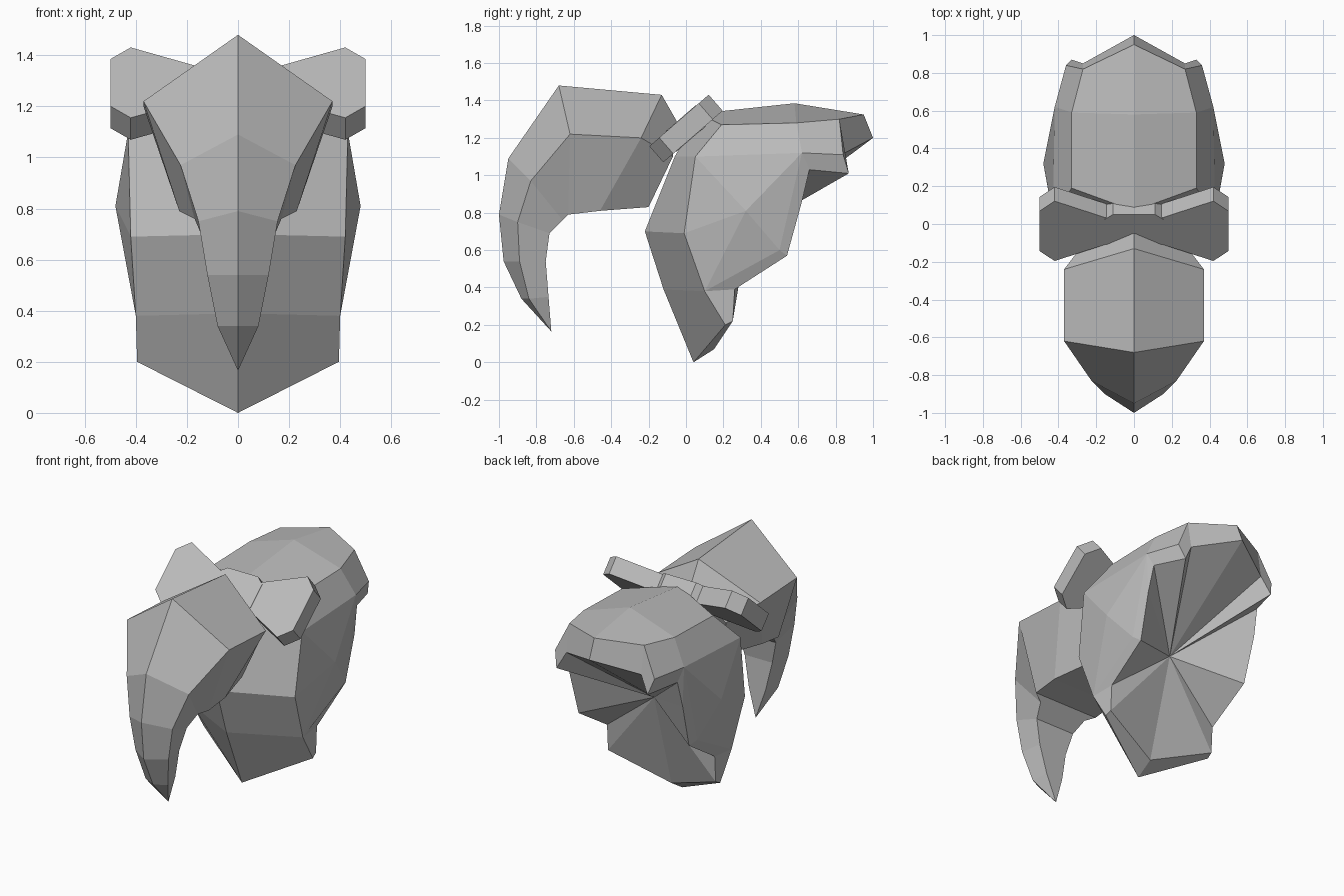
import bpy
import bmesh
from math import radians
from mathutils import Matrix, Vector

cube = bpy.data.objects.get("Cube")
if cube:
    bpy.data.objects.remove(cube, do_unlink=True)

grey = bpy.data.materials.new("plain_grey")
grey.use_nodes = True
colour = (0.5, 0.5, 0.5, 1)
grey.diffuse_color = colour
grey.node_tree.nodes["Principled BSDF"].inputs["Base Color"].default_value = colour


def symmetric_object(name, half_faces, matrix=None):
    """Make a closed flat-faced object from the faces of its +x half."""
    bm = bmesh.new()
    for sign in (1, -1):
        for face in half_faces:
            points = []
            for x, y, z in face:
                point = Vector((x * sign, y, z))
                if point not in points:
                    points.append(point)
            if len(points) > 2:
                bm.faces.new([bm.verts.new(point) for point in points])
    bmesh.ops.remove_doubles(bm, verts=bm.verts, dist=0.001)
    bmesh.ops.recalc_face_normals(bm, faces=bm.faces)
    if matrix:
        bm.transform(matrix)
    mesh = bpy.data.meshes.new(name)
    bm.to_mesh(mesh)
    bm.free()
    mesh.materials.append(grey)
    obj = bpy.data.objects.new(name, mesh)
    bpy.context.collection.objects.link(obj)
    return obj


def strip(rail_a, rail_b):
    """Quads between two rails of equal length."""
    pairs = list(zip(rail_a, rail_b))
    return [(a, b, d, c) for (a, b), (c, d) in zip(pairs, pairs[1:])]


def on_centre(rail):
    return [(0, y, z) for y, z in rail]


# Beak: ridge, side and underside rails running from the back to the tip
tip = (0, -.72, .165)
ridge = on_centre([(-.05, 1.29), (-.13, 1.43), (-.68, 1.48), (-.95, 1.09),
                   (-1, .79), (-.975, .54), (-.88, .34)]) + [tip]
side = [(.24, -.07, 1.1), (.37, -.24, 1.2), (.37, -.62, 1.22), (.225, -.83, .97),
        (.155, -.9, .75), (.12, -.89, .54), (.08, -.84, .34), tip]
under = [(.17, -.2, .83), (.23, -.46, .81), (.23, -.63, .79), (.14, -.73, .69),
         (.1, -.75, .54), (.06, -.735, .35)]
under = under[:2] + under[2:] + [tip]
under.insert(3, (.17, -.66, .76))
under_centre = [(0, y, z) for x, y, z in under]
beak = strip(ridge, side) + strip(side, under) + strip(under, under_centre)
beak.append((ridge[0], side[0], under[0], under_centre[0]))
symmetric_object("beak", beak)

# Body: front, top and rear lip between the centre line and the edge
centre = on_centre([(.04, 0), (-.12, .39), (-.22, .7), (-.06, 1.1), (.07, 1.33),
                    (.58, 1.385), (.95, 1.325), (1, 1.2)])
edge = [(.395, .21, .2), (.4, .1, .38), (.42, -.01, .69), (.43, .05, 1.1),
        (.33, .19, 1.27), (.33, .59, 1.28), (.27, .82, 1.3), (.27, .85, 1.12)]
body = strip(centre, edge)

# Body: bulging flank
bulge = (.48, .32, .81)
shoulder = (.42, .62, 1.12)
hip = (.43, .5, .6)
flap_top = (.36, .84, 1.11)
flap_end = (.33, .87, 1.01)
flap_root = (.4, .66, 1.03)
rim_mid = (.41, .62, .86)
rim_hip = (.4, .54, .57)
rim_low = (.39, .26, .39)
heel = (.39, .25, .22)
heel_centre = (0, .15, .07)
flank = [edge[1], edge[2], edge[3], shoulder, hip, edge[1]]
body += [(bulge, a, b) for a, b in zip(flank, flank[1:])]
body += [
    (edge[3], edge[4], edge[5], shoulder),
    (shoulder, edge[5], edge[6], flap_top),
    (shoulder, flap_top, flap_end, flap_root),
    (edge[6], edge[-1], flap_end, flap_top),
    (edge[1], hip, rim_hip, rim_low),
    (hip, shoulder, rim_mid, rim_hip),
    (shoulder, flap_root, rim_mid),
    (edge[0], edge[1], rim_low, heel),
    (edge[0], heel, heel_centre, centre[0]),
]

# Body: hollow back, a fan running inward to one point
hub = (0, .33, .7)
rim = [centre[-1], edge[-1], flap_end, flap_root, rim_mid, rim_hip, rim_low,
       heel, heel_centre]
body += [(hub, a, b) for a, b in zip(rim, rim[1:])]
symmetric_object("body", body)


def plate(outline, depth):
    """Faces of a flat plate with the given outline."""
    front = [(x, y, depth) for x, y in outline]
    back = [(x, y, -depth) for x, y in outline]
    return [front, back] + strip(front + front[:1], back + back[:1])


# Bow: two flared wings and a knot on a tilted plane
tilt = Matrix.Translation((0, 0, 1.25)) @ Matrix.Rotation(radians(41), 4, "X")
wing = [(.13, -.085), (.42, -.21), (.5, -.14), (.5, .14), (.42, .21), (.13, .085)]
symmetric_object("bow_wings", plate(wing, .057), tilt)
knot = [(0, -.12), (.11, -.12), (.16, -.08), (.16, .08), (.11, .12), (0, .12)]
knot_faces = [f for f in plate(knot, .06) if any(x > 0 for x, y, z in f)]
symmetric_object("bow_knot", knot_faces, tilt)
